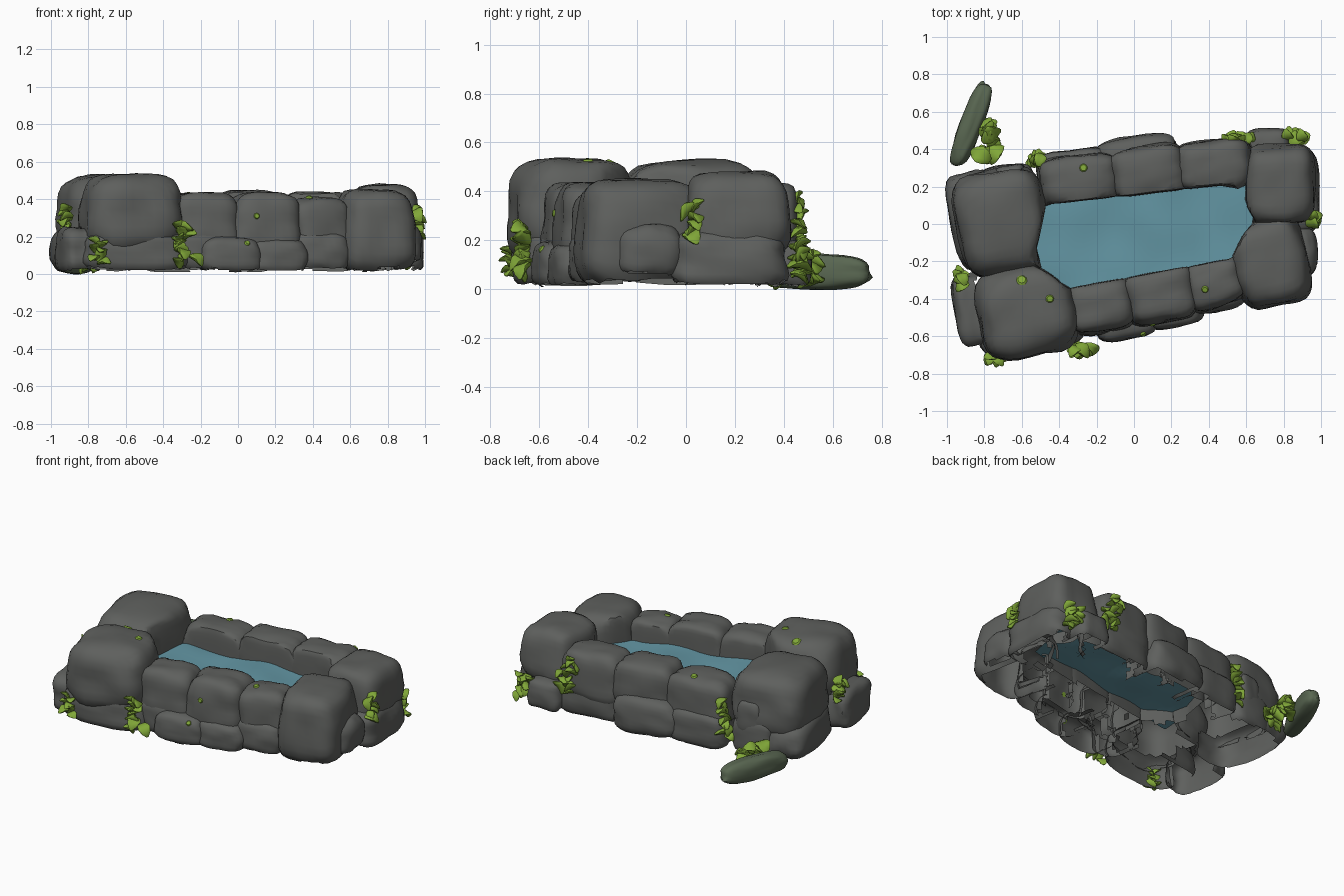
import bpy, bmesh, math, random
from mathutils import Vector, Matrix, noise

random.seed(4)
if "Cube" in bpy.data.objects:
    bpy.data.objects.remove(bpy.data.objects["Cube"])


def material(name, colour):
    m = bpy.data.materials.new(name)
    m.use_nodes = True
    m.diffuse_color = (*colour, 1)
    m.node_tree.nodes["Principled BSDF"].inputs["Base Color"].default_value = (*colour, 1)
    return m


ROCK = material("grey rock", (0.112, 0.116, 0.11))
MOSSY = material("mossy stone", (0.1, 0.135, 0.083))
WATER = material("pool blue", (0.125, 0.305, 0.37))
LEAF = material("leaf green", (0.22, 0.39, 0.04))


def finish(name, bm, mat, angle=40):
    mesh = bpy.data.meshes.new(name)
    bm.to_mesh(mesh)
    bm.free()
    mesh.materials.append(mat)
    mesh.shade_smooth()
    mesh.set_sharp_from_angle(angle=math.radians(angle))
    bpy.context.collection.objects.link(bpy.data.objects.new(name, mesh))


# Pool opening, counter-clockwise
pool = [Vector(p) for p in ((-.36, -.35), (.52, -.19), (.65, .02), (.53, .22), (-.47, .11), (-.56, -.2))]
pool_edges = []
for a, b in zip(pool, pool[1:] + pool[:1]):
    side = (b - a).normalized()
    pool_edges.append((a, Vector((side.y, -side.x))))


def clear_pool(p):
    """Push a point most of the way out of the pool opening."""
    gap, normal = max((((p.xy - a).dot(n), n) for a, n in pool_edges), key=lambda e: e[0])
    if gap < 0:
        p.xy -= normal * gap * .8


def outward(p):
    """Direction from the pool's long axis to a point."""
    start, end = Vector((-.3, -.12)), Vector((.4, .0))
    run = end - start
    t = max(0, min(1, (p.xy - start).dot(run) / run.length_squared))
    return (p.xy - start - run * t).normalized()


class Stone:
    """Lumpy rounded block on a turned footprint."""

    def __init__(self, name, x, y, w, d, z0, z1, turn, power=4.2):
        self.name, self.power = name, power
        self.seed = Vector((x * 17, y * 23, z1 * 31))
        size = Matrix.Diagonal((w / 2, d / 2, (z1 - z0) / 2, 1))
        place = Matrix.Translation((x, y, (z0 + z1) / 2))
        self.matrix = place @ Matrix.Rotation(math.radians(turn), 4, 'Z') @ size
        self.inverse = self.matrix.inverted()

    def contains(self, p):
        return sum(abs(c) ** self.power for c in self.inverse @ p) < .5

    def block(self, rough):
        bm = bmesh.new()
        bmesh.ops.create_cube(bm, size=2)
        bmesh.ops.subdivide_edges(bm, edges=bm.edges[:], cuts=8, use_grid_fill=True)
        for v in bm.verts:
            p = v.co
            p /= sum(abs(c) ** self.power for c in p) ** (1 / self.power)
            p *= 1 + rough * noise.noise(p * 1.4 + self.seed) + rough * .4 * noise.noise(p * 3 + self.seed)
            p.xy *= 1 - .05 * p.z
        bm.transform(self.matrix)
        return bm

    def build_shell(self, others, inner_floor):
        """Keep only the outer skin: no underside, no hidden or buried faces."""
        bm = self.block(.08)
        for v in bm.verts:
            clear_pool(v.co)
        bm.normal_update()
        hidden = []
        for f in bm.faces:
            c = f.calc_center_median()
            inner = c.z < inner_floor and f.normal.xy.dot(outward(c)) < -.4
            buried = any(o.contains(c) for o in others if o is not self)
            if f.normal.z < -.8 or inner or buried:
                hidden.append(f)
        bmesh.ops.delete(bm, geom=hidden, context='FACES')
        finish(self.name, bm, ROCK)


# Upper ring: x, y, width, depth, bottom, top, turn, squareness
upper = [
    (-.705, .01, .49, .56, .11, .525, 10, 3.8),
    (-.575, -.465, .52, .49, .11, .535, 10, 3.7),
    (-.18, -.43, .36, .29, .1, .435, 9),
    (.14, -.375, .38, .31, .1, .435, 11),
    (.43, -.31, .31, .27, .08, .41, 16),
    (.725, -.2, .4, .48, .005, .455, 12),
    (.78, .21, .37, .42, .12, .48, 2),
    (-.29, .23, .44, .28, .11, .43, 6),
    (.08, .27, .42, .3, .11, .445, 10),
    (.43, .31, .42, .28, .11, .44, 6),
]
# Lower ring
lower = [
    (-.82, .02, .32, .52, 0, .24, 10),
    (-.87, -.46, .18, .38, .01, .25, 10),
    (-.56, -.515, .56, .36, .005, .25, 9),
    (-.2, -.46, .28, .26, .015, .25, 9),
    (-.05, -.49, .32, .26, .005, .2, 10),
    (.2, -.42, .32, .27, .005, .19, 12),
    (.43, -.33, .32, .28, .015, .23, 14),
    (.81, .17, .36, .47, .005, .25, 2),
    (-.68, .23, .28, .17, .005, .25, 8),
    (-.31, .28, .4, .24, .005, .24, 6),
    (.02, .335, .44, .27, .005, .25, 9),
    (.43, .32, .44, .25, .005, .25, 6),
    (.72, .39, .24, .24, .005, .2, 5),
]
rim = [Stone(f"rim_stone_{i + 1}", *s) for i, s in enumerate(upper)]
base = [Stone(f"base_stone_{i + 1}", *s) for i, s in enumerate(lower)]
base.append(Stone("end_boulder", .88, -.15, .2, .27, .05, .27, 4, 3))
base.append(Stone("corner_chip", -.66, .26, .16, .11, .14, .36, 10))
for s in rim:
    s.build_shell(rim + base, .2)
for s in base:
    s.build_shell(rim + base, 1)

# Long mossy stone lying apart
slab = Stone("mossy_slab", -.87, .535, .12, .47, 0, .145, -21, 2.8)
finish(slab.name, slab.block(.1), MOSSY)

# Water with gentle waves, tucked into the stones
bm = bmesh.new()
bmesh.ops.create_grid(bm, x_segments=24, y_segments=12, size=0.5)
a, b, c, d = [Vector(p) for p in ((-.58, -.4), (.6, -.21), (.67, .25), (-.55, .14))]
for v in bm.verts:
    s, t = v.co.x + .5, v.co.y + .5
    q = a.lerp(b, s).lerp(d.lerp(c, s), t)
    wave = .012 * math.sin(q.x * 11 + q.y * 5) + .015 * noise.noise(Vector((q.x * 4, q.y * 4, 0)))
    v.co = (q.x, q.y, .28 + wave)
finish("pool_water", bm, WATER)


def plant(name, x, y, z0, z1, spread, out, count, leaf):
    """Cluster of thick curled leaves pointing away from the wall."""
    bm = bmesh.new()
    for i in range(count):
        part = bmesh.ops.create_icosphere(bm, subdivisions=2, radius=1)["verts"]
        size = leaf * random.uniform(.8, 1.15)
        for v in part:
            p = v.co
            p.y *= .75 * (1 - .5 * max(p.x, 0) ** 2)
            p.z = p.z * .3 - .4 * p.x * p.x + .5 * p.y * p.y
            v.co = p * size
        heading = math.radians(out + random.uniform(-80, 80))
        turn = Matrix.Rotation(heading, 4, 'Z') @ Matrix.Rotation(random.uniform(-1, .7), 4, 'Y')
        turn = turn @ Matrix.Rotation(random.uniform(-.7, .7), 4, 'X')
        angle = math.radians(out + 90)
        shift = random.uniform(-spread, spread)
        spot = Vector((x + shift * math.cos(angle), y + shift * math.sin(angle), z0 + (z1 - z0) * (i + .5) / count))
        spot += Vector((math.cos(heading), math.sin(heading), 0)) * .02
        bmesh.ops.transform(bm, matrix=Matrix.Translation(spot) @ turn, verts=part)
    finish(name, bm, LEAF)


# Plants: x, y, bottom, top, spread, outward heading, leaves, leaf size
plants = [
    (-.91, -.3, .22, .36, .03, 190, 7, .048),
    (-.75, -.7, .06, .19, .02, 260, 7, .048),
    (-.275, -.66, .06, .27, .04, 270, 13, .05),
    (.95, .015, .18, .36, .02, 0, 7, .047),
    (.55, .44, .16, .39, .05, 90, 13, .047),
    (.865, .45, .05, .2, .045, 90, 10, .05),
    (-.52, .33, .1, .35, .02, 100, 9, .045),
    (-.79, .36, .03, .15, .04, 90, 8, .056),
    (-.785, .48, .04, .14, .05, 30, 10, .058),
]
for i, p in enumerate(plants):
    plant(f"plant_{i + 1}", *p)


def moss(name, origin, direction, radius):
    """Thin moss patch laid on the first stone met along a line."""
    graph = bpy.context.evaluated_depsgraph_get()
    _, spot, normal, *_ = bpy.context.scene.ray_cast(graph, Vector(origin), Vector(direction))
    bm = bmesh.new()
    bmesh.ops.create_cone(bm, segments=9, radius1=radius, radius2=radius * .7,
                          depth=.009, cap_ends=True)
    turn = normal.to_track_quat('Z', 'Y').to_matrix().to_4x4()
    bm.transform(Matrix.Translation(spot + normal * .003) @ turn)
    finish(name, bm, LEAF)


bpy.context.view_layer.update()
for i, (x, y, r) in enumerate([(-.6, -.3, .03), (-.45, -.4, .023), (.38, -.35, .02), (-.27, .3, .023)]):
    moss(f"top_moss_{i + 1}", (x, y, 2), (0, 0, -1), r)
for i, (x, z) in enumerate([(.1, .31), (.05, .165)]):
    moss(f"front_moss_{i + 1}", (x, -2, z), (0, 1, 0), .017)
